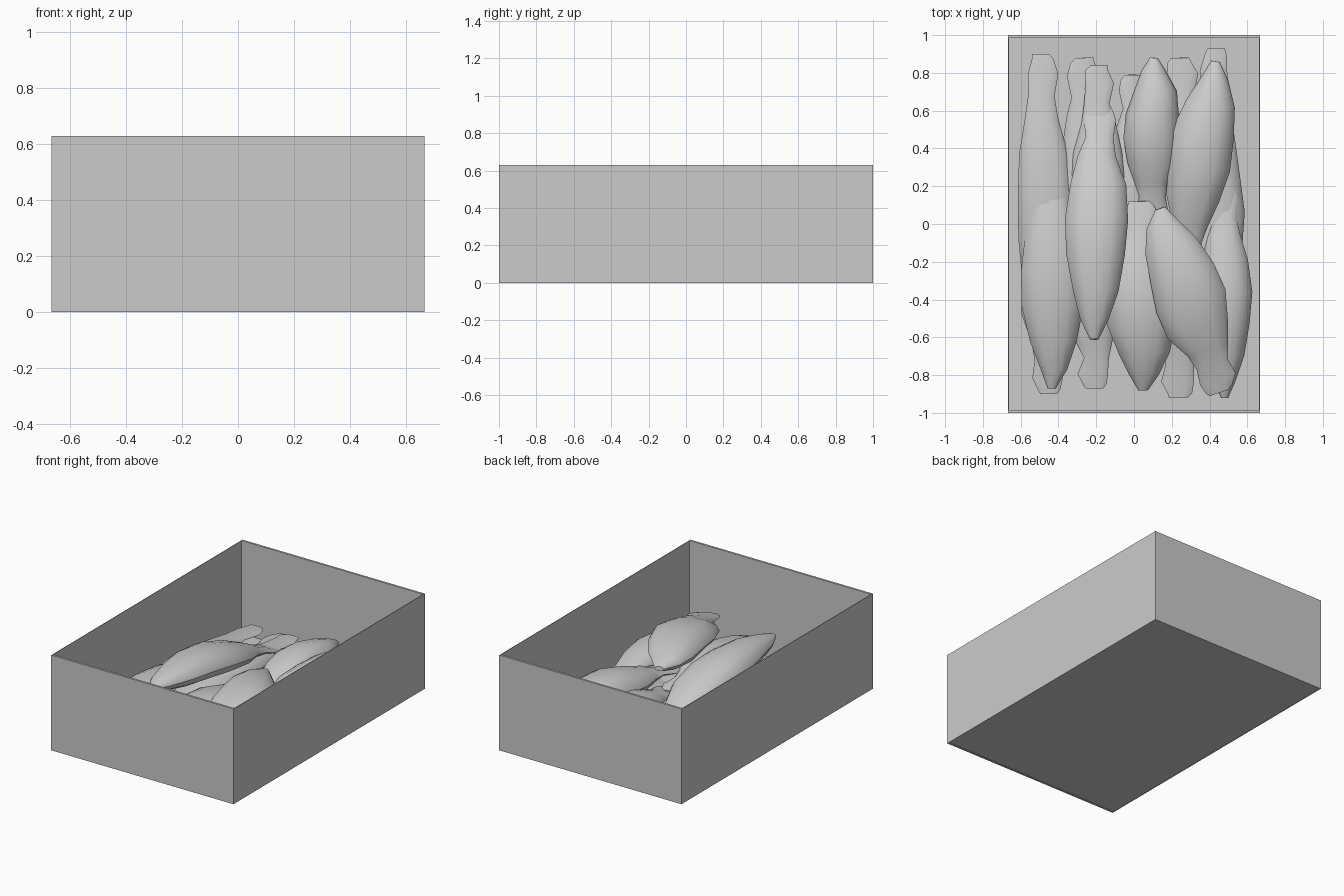
import bpy, math, random
from mathutils import Vector

random.seed(4)
cube = bpy.data.objects.get("Cube")
if cube:
    bpy.data.objects.remove(cube, do_unlink=True)

grey = bpy.data.materials.new("plain grey")
grey.use_nodes = True
colour = (0.6, 0.6, 0.6, 1)
grey.diffuse_color = colour
grey.node_tree.nodes["Principled BSDF"].inputs["Base Color"].default_value = colour


def make_object(name, verts, faces):
    mesh = bpy.data.meshes.new(name)
    mesh.from_pydata(verts, [], faces)
    mesh.materials.append(grey)
    obj = bpy.data.objects.new(name, mesh)
    bpy.context.collection.objects.link(obj)
    return obj


def panel(name, centre, size):
    bpy.ops.mesh.primitive_cube_add(size=1, location=centre)
    obj = bpy.context.object
    obj.name = name
    obj.scale = size
    bpy.ops.object.transform_apply(location=False, rotation=False, scale=True)
    obj.data.materials.append(grey)


# Open crate: thin floor and four walls
WIDTH, LENGTH, HEIGHT = 1.334, 2.0, 0.63
SIDE, END = 0.004, 0.014
panel("crate_floor", (0, 0, 0.008), (WIDTH - SIDE, LENGTH - END, 0.012))
for word, s in (("left", 1), ("right", -1)):
    panel("crate_wall_" + word, (s * (WIDTH - SIDE) / 2, 0, HEIGHT / 2),
          (SIDE, LENGTH, HEIGHT))
for word, s in (("back", 1), ("front", -1)):
    panel("crate_wall_" + word, (0, s * (LENGTH - END) / 2, HEIGHT / 2),
          (WIDTH - 2 * SIDE, END, HEIGHT))

# Fish profile from head to tail fin: position, width share, thickness share
PROFILE = ((0, .14, .18), (.08, .45, .5), (.2, .78, .82), (.35, .97, 1),
           (.5, 1, 1), (.65, .88, .75), (.77, .62, .45), (.85, .45, .25),
           (.93, .52, .16), (.98, .4, .1), (1, .3, .08))
SIDES = 12


def fish(name, head, tail, width, thick, arch):
    head, tail = Vector(head), Vector(tail)
    along = (tail - head).normalized()
    across = along.cross(Vector((0, 0, 1))).normalized()
    up = across.cross(along)
    verts, faces = [], []
    for t, w, h in PROFILE:
        mid = head.lerp(tail, t) + up * arch * math.sin(math.pi * t)
        mid += across * random.uniform(-.01, .01)
        w *= random.uniform(.95, 1.05)
        for i in range(SIDES):
            a = math.tau * i / SIDES
            p = mid + across * math.cos(a) * w * width / 2 + up * math.sin(a) * h * thick / 2
            p.z = max(p.z, 0.016)
            verts.append(p)
    for r in range(len(PROFILE) - 1):
        for i in range(SIDES):
            j = (i + 1) % SIDES
            a, b = r * SIDES, (r + 1) * SIDES
            faces.append((a + i, a + j, b + j, b + i))
    last = (len(PROFILE) - 1) * SIDES
    faces.append(tuple(reversed(range(SIDES))))
    faces.append(tuple(range(last, last + SIDES)))
    obj = make_object(name, verts, faces)
    bpy.ops.object.select_all(action="DESELECT")
    obj.select_set(True)
    bpy.context.view_layer.objects.active = obj
    bpy.ops.object.mode_set(mode="EDIT")
    bpy.ops.mesh.select_all(action="SELECT")
    bpy.ops.mesh.normals_make_consistent(inside=False)
    bpy.ops.object.mode_set(mode="OBJECT")
    bpy.ops.object.shade_smooth_by_angle(angle=math.radians(40))


# Bottom layer, lying on the floor, some with tails to the front
fish("bottom_fish_far_right", (-.46, -.6, .1), (-.49, .9, .14), .3, .12, .05)
fish("bottom_fish_far_right_front", (-.45, .3, .09), (-.45, -.9, .09), .3, .12, .02)
fish("bottom_fish_right", (-.23, -.5, .1), (-.27, .88, .15), .32, .14, .02)
fish("bottom_fish_right_front", (-.2, .2, .1), (-.21, -.87, .09), .3, .12, .02)
fish("bottom_fish_middle", (-.01, -.4, .1), (-.01, .79, .14), .26, .14, .02)
fish("bottom_fish_left", (.26, -.3, .1), (.25, .88, .15), .32, .14, .02)
fish("bottom_fish_left_front", (.22, .3, .1), (.24, -.92, .08), .32, .14, .02)
fish("bottom_fish_far_left", (.42, -.8, .08), (.43, .93, .13), .29, .14, .02)

# Middle layer
fish("middle_fish_right", (-.43, -.87, .14), (-.45, .38, .18), .33, .16, .04)
fish("middle_fish_inner", (-.2, -.5, .18), (-.19, .84, .18), .3, .14, .02)
fish("middle_fish_front", (.05, -.88, .17), (.03, .12, .22), .36, .18, .04)
fish("middle_fish_front_left", (.48, -.92, .15), (.48, .2, .16), .27, .18, .03)
fish("middle_fish_back", (.11, .88, .2), (.09, .02, .19), .3, .2, .02)

# Top layer
fish("top_fish_right", (-.22, -.61, .38), (-.18, .64, .18), .32, .18, .07)
fish("top_fish_back_left", (.44, .86, .22), (.25, -.25, .19), .33, .2, .04)
fish("top_fish_front_left", (.13, .08, .33), (.46, -.89, .24), .37, .17, .04)
